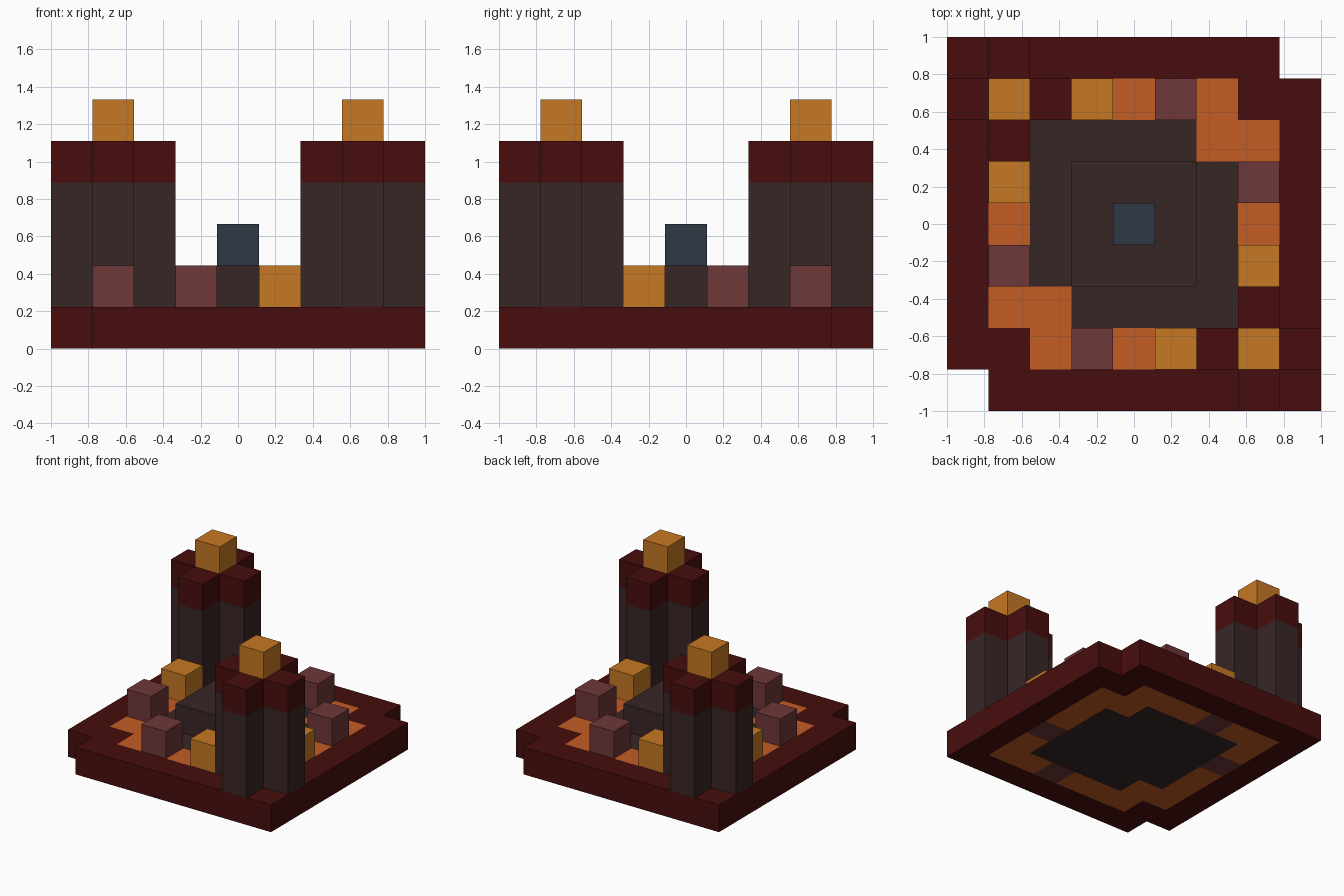
import bpy
import bmesh
from mathutils import Vector

cube = bpy.data.objects.get("Cube")
if cube:
    bpy.data.objects.remove(cube)

UNIT = 2 / 9  # edge of one block


def material(name, srgb):
    linear = [((c / 255 + 0.055) / 1.055) ** 2.4 for c in srgb] + [1]
    mat = bpy.data.materials.new(name)
    mat.use_nodes = True
    mat.diffuse_color = linear
    shader = mat.node_tree.nodes["Principled BSDF"]
    shader.inputs["Base Color"].default_value = linear
    shader.inputs["Roughness"].default_value = 0.9
    return mat


DARK_RED = material("dark red", (72, 13, 13))
CHARCOAL = material("charcoal", (56, 38, 38))
ORANGE = material("lava orange", (194, 92, 36))
AMBER = material("amber", (198, 120, 36))
ROSE = material("rose stone", (110, 55, 56))
SLATE = material("slate blue", (46, 56, 67))


def blocks(name, cells):
    """Join unit blocks {(column, row, level): material}, skipping inner faces."""
    mesh = bpy.data.meshes.new(name)
    mats = list(dict.fromkeys(cells.values()))
    for mat in mats:
        mesh.materials.append(mat)
    bm = bmesh.new()
    for cell, mat in cells.items():
        centre = Vector((cell[0], cell[1], cell[2] + 0.5))
        for axis in range(3):
            for sign in (-1, 1):
                step = [0, 0, 0]
                step[axis] = sign
                if tuple(c + s for c, s in zip(cell, step)) in cells:
                    continue
                # Two side directions chosen so the face points outward
                u, v = Vector(), Vector()
                u[(axis + 1) % 3] = 0.5
                v[(axis + 2) % 3] = 0.5 * sign
                mid = centre + Vector(step) / 2
                corners = (mid - u - v, mid + u - v, mid + u + v, mid - u + v)
                face = bm.faces.new([bm.verts.new(p * UNIT) for p in corners])
                face.material_index = mats.index(mat)
    bmesh.ops.remove_doubles(bm, verts=bm.verts, dist=0.001)
    bm.to_mesh(mesh)
    bm.free()
    obj = bpy.data.objects.new(name, mesh)
    bpy.context.collection.objects.link(obj)
    return obj


# Stones and lamps around the lava ring, repeated by symmetry
half_stones = [(-1, -3), (-3, -1)]
half_lamps = [(1, -3), (3, -1)]
stones = half_stones + [(-x, -y) for x, y in half_stones]
lamps = half_lamps + [(-x, -y) for x, y in half_lamps]


def ground(x, y):
    if (x, y) in lamps:
        return ROSE
    if x == y and abs(x) == 2:
        return ORANGE
    reach = max(abs(x), abs(y))
    if reach == 4 or (x == y and reach == 3):
        return DARK_RED
    return ORANGE if reach == 3 else CHARCOAL


# Base plate with two notched corners
span = range(-4, 5)
blocks("base_plate", {(x, y, 0): ground(x, y) for x in span for y in span
                      if not (x == y and abs(x) == 4)})

# Central platform and its cube
blocks("centre_platform", {(x, y, 1): CHARCOAL
                           for x in (-1, 0, 1) for y in (-1, 0, 1)})
blocks("centre_cube", {(0, 0, 2): SLATE})

# Ring blocks
for number, (x, y) in enumerate(stones, 1):
    blocks(f"stone_{number}", {(x, y, 1): ROSE})
for number, (x, y) in enumerate(lamps, 1):
    blocks(f"lamp_{number}", {(x, y, 1): AMBER})

# Two cross-shaped towers with dark red caps and amber beacons
plus = [(0, 0), (1, 0), (-1, 0), (0, 1), (0, -1)]
for name, side in (("front", 1), ("back", -1)):
    tx, ty = 3 * side, -3 * side
    blocks(f"{name}_tower", {(tx + x, ty + y, z): DARK_RED if z == 4 else CHARCOAL
                             for x, y in plus for z in range(1, 5)})
    blocks(f"{name}_beacon", {(tx, ty, 5): AMBER})
